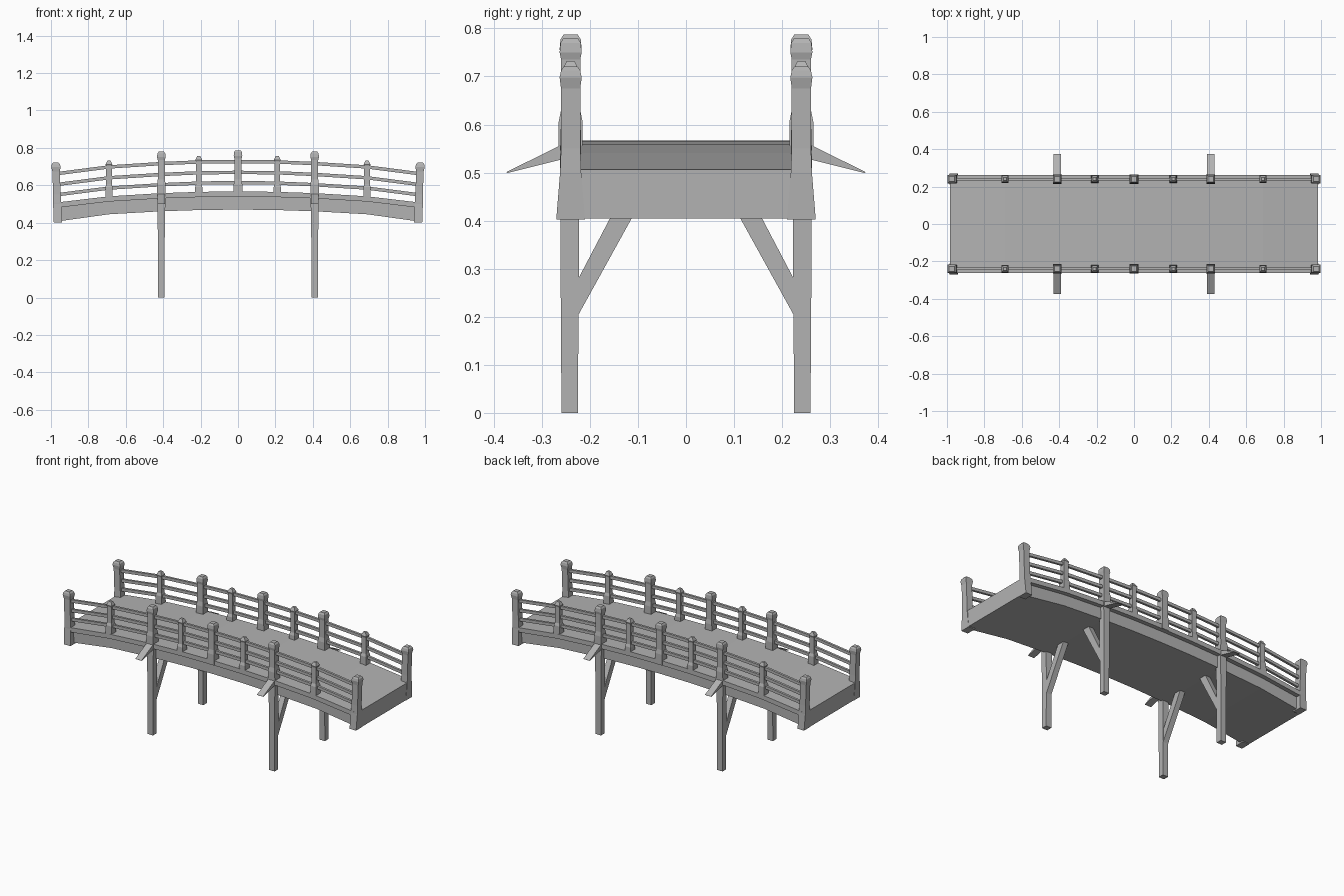
import bpy, bmesh

if "Cube" in bpy.data.objects:
    bpy.data.objects.remove(bpy.data.objects["Cube"])

# Break points along the half span and arched heights
XS = [0, 0.2, 0.41, 0.69, 0.985]
DECK_TOP = [0.567, 0.565, 0.558, 0.541, 0.506]
DECK_BOTTOM = [0.47, 0.468, 0.461, 0.445, 0.404]
RAIL = [0.727, 0.725, 0.716, 0.698, 0.66]

# Dark grey for the whole bridge
grey = bpy.data.materials.new("dark_grey")
grey.diffuse_color = (0.45, 0.45, 0.45, 1)
grey.use_nodes = True
grey.node_tree.nodes["Principled BSDF"].inputs["Base Color"].default_value = grey.diffuse_color


def mirrored(vals, sign=1):
    return [sign * v for v in vals[:0:-1]] + list(vals)


def loft(name, rings):
    """Closed solid through a list of equal-length vertex rings."""
    bm = bmesh.new()
    vr = [[bm.verts.new(p) for p in r] for r in rings]
    n = len(vr[0])
    for a, b in zip(vr, vr[1:]):
        for i in range(n):
            j = (i + 1) % n
            bm.faces.new((a[i], a[j], b[j], b[i]))
    bm.faces.new(vr[0][::-1])
    bm.faces.new(vr[-1])
    bmesh.ops.recalc_face_normals(bm, faces=bm.faces)
    me = bpy.data.meshes.new(name)
    bm.to_mesh(me)
    bm.free()
    me.materials.append(grey)
    ob = bpy.data.objects.new(name, me)
    bpy.context.collection.objects.link(ob)
    return ob


def arched(name, y0, y1, bottom, top):
    rings = [[(x, y0, b), (x, y1, b), (x, y1, t), (x, y0, t)]
             for x, b, t in zip(mirrored(XS, -1), mirrored(bottom), mirrored(top))]
    return loft(name, rings)


def square_stack(name, cx, cy, profile, lean=0):
    """Square post from (half x, half y, z) levels, leaning in x with height."""
    return loft(name, [[(cx + lean * (z - 0.4) + a * hx, cy + b * hy, z)
                        for a, b in ((-1, -1), (1, -1), (1, 1), (-1, 1))]
                       for hx, hy, z in profile])


def extrude_x(name, cx, half, pts):
    return loft(name, [[(cx + d, y, z) for y, z in pts] for d in (-half, half)])


# Deck body
arched("deck", -0.236, 0.236, DECK_BOTTOM, DECK_TOP)

for s, side in ((-1, "front"), (1, "back")):
    # Edge strip overhanging the deck side
    arched(side + "_edge_strip", s * 0.236, s * 0.262,
           [z - 0.028 for z in DECK_TOP], DECK_TOP)

    # Three curved hand rails
    for k, drop in enumerate((0, 0.058, 0.113)):
        zs = [z - drop for z in RAIL]
        arched(f"{side}_rail_{k + 1}", s * 0.233, s * 0.247,
               [z - 0.009 for z in zs], [z + 0.009 for z in zs])

    # Main capped posts
    for x, base, top in ((-0.41, 0.53, 0.78), (0, 0.54, 0.787), (0.41, 0.53, 0.78)):
        square_stack(side + "_main_post", x, s * 0.24, [
            (0.024, 0.025, base), (0.023, 0.025, 0.605), (0.019, 0.02, 0.63),
            (0.019, 0.02, top - 0.045), (0.023, 0.023, top - 0.03),
            (0.021, 0.021, top - 0.01), (0.014, 0.015, top)])

    # End posts reaching down to the deck underside
    for m in (-1, 1):
        square_stack(side + "_end_post", m * 0.963, s * 0.24, [
            (0.022, 0.03, 0.402), (0.022, 0.022, 0.5), (0.02, 0.02, 0.55),
            (0.02, 0.02, 0.675), (0.025, 0.023, 0.698),
            (0.022, 0.02, 0.712), (0.014, 0.014, 0.721)], m * 0.035)

    # Small intermediate posts
    for x, base, top in ((0.21, 0.54, 0.756), (0.69, 0.52, 0.732)):
        for m in (-1, 1):
            square_stack(side + "_small_post", m * x, s * 0.24, [
                (0.02, 0.022, base), (0.019, 0.021, 0.59), (0.015, 0.015, 0.605),
                (0.015, 0.015, top - 0.03), (0.018, 0.018, top - 0.02),
                (0.008, 0.008, top)])

    for x in (-0.41, 0.41):
        # Support leg
        square_stack(side + "_leg", x, s * 0.242, [
            (0.018, 0.017, 0), (0.018, 0.019, 0.3), (0.022, 0.019, 0.54)])
        # Diagonal brace under the deck
        extrude_x(side + "_brace", x, 0.017, [
            (s * y, z) for y, z in ((0.23, 0.193), (0.23, 0.268), (0.125, 0.468), (0.078, 0.468))])
        # Sloping outer wedge board
        extrude_x(side + "_wedge", x, 0.021, [
            (s * y, z) for y, z in ((0.24, 0.567), (0.374, 0.501), (0.372, 0.499), (0.24, 0.532))])
